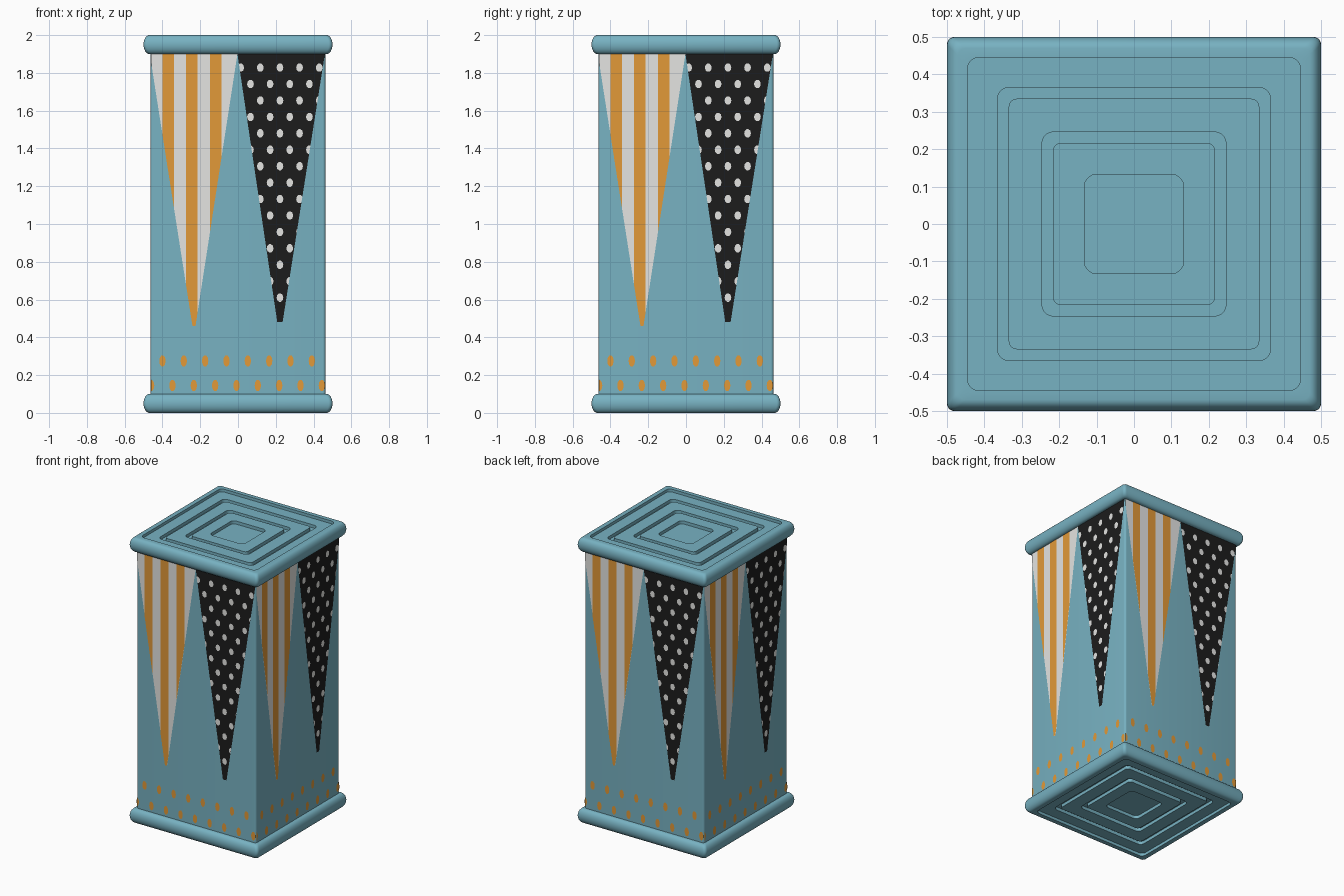
import bpy, bmesh, math
from mathutils import Matrix, Vector

cube = bpy.data.objects.get("Cube")
if cube:
    bpy.data.objects.remove(cube, do_unlink=True)


def material(name, rgb):
    m = bpy.data.materials.new(name)
    m.use_nodes = True
    m.diffuse_color = (*rgb, 1)
    bsdf = next(n for n in m.node_tree.nodes if n.type == 'BSDF_PRINCIPLED')
    bsdf.inputs["Base Color"].default_value = (*rgb, 1)
    return m


TEAL = material("dusty teal", (0.187, 0.445, 0.54))
ORANGE = material("orange", (0.76, 0.32, 0.04))
WHITE = material("soft white", (0.78, 0.78, 0.76))
BLACK = material("charcoal black", (0.012, 0.012, 0.012))

HALF = 0.463    # half width of the body


def finish(name, bm, mat, smooth=False):
    me = bpy.data.meshes.new(name)
    bm.to_mesh(me)
    bm.free()
    me.materials.append(mat)
    ob = bpy.data.objects.new(name, me)
    bpy.context.collection.objects.link(ob)
    if smooth:
        bpy.ops.object.select_all(action='DESELECT')
        ob.select_set(True)
        bpy.context.view_layer.objects.active = ob
        bpy.ops.object.shade_smooth_by_angle(angle=math.radians(40))
    return ob


def rounded_square(half, radius, z, steps=5):
    pts = []
    for corner in range(4):
        a0 = corner * math.pi / 2
        c = half - radius
        cx = c if corner in (0, 3) else -c
        cy = c if corner in (0, 1) else -c
        for i in range(steps + 1):
            a = a0 + i / steps * math.pi / 2
            pts.append((cx + radius * math.cos(a), cy + radius * math.sin(a), z))
    return pts


def loft(name, rings, mat):
    """Skin a stack of rounded squares given as (half, radius, z)."""
    bm = bmesh.new()
    loops = [[bm.verts.new(p) for p in rounded_square(*r)] for r in rings]
    n = len(loops[0])
    for a, b in zip(loops, loops[1:]):
        for i in range(n):
            j = (i + 1) % n
            bm.faces.new((a[i], a[j], b[j], b[i]))
    bm.faces.new(loops[0])
    bm.faces.new(loops[-1])
    bmesh.ops.recalc_face_normals(bm, faces=bm.faces)
    return finish(name, bm, mat, True)


# Body
loft("body", [(HALF, 0.014, 0.08), (HALF, 0.014, 1.92)], TEAL)

# Rolled lid and base: sunken panel with two square grooves and a sunken centre
rings = [(0.44, 0.015, 1.9)]
for i in range(13):
    a = math.radians(-90 + 15 * i)
    rings.append((0.47 + 0.03 * math.cos(a), 0.02, 1.95 + 0.05 * math.sin(a)))
PANEL, FLOOR = 1.98, 1.958
rings += [(0.445, 0.03, 2.0), (0.445, 0.03, PANEL)]
for outer, inner in ((0.365, 0.335), (0.246, 0.217)):
    rings += [(outer, 0.03, PANEL), (outer, 0.03, FLOOR),
              (inner, 0.022, FLOOR), (inner, 0.022, PANEL)]
rings += [(0.132, 0.03, PANEL), (0.132, 0.03, FLOOR)]
loft("lid", rings, TEAL)
loft("base", [(h, r, 2 - z) for h, r, z in rings], TEAL)


def clip(poly, region):
    """Clip a convex polygon to a convex counterclockwise region."""
    for a, b in zip(region, region[1:] + region[:1]):
        def side(p):
            return (b[0] - a[0]) * (p[1] - a[1]) - (b[1] - a[1]) * (p[0] - a[0])
        out = []
        for p, q in zip(poly, poly[1:] + poly[:1]):
            sp, sq = side(p), side(q)
            if sp >= 0:
                out.append(p)
            if sp * sq < 0:
                t = sp / (sp - sq)
                out.append((p[0] + t * (q[0] - p[0]), p[1] + t * (q[1] - p[1])))
        poly = out
        if len(poly) < 3:
            return []
    return poly


def rect(x0, x1, z0, z1):
    return [(x0, z0), (x1, z0), (x1, z1), (x0, z1)]


def dot(x, z, w, h, n=10):
    return [(x + w / 2 * math.cos(i * math.tau / n),
             z + h / 2 * math.sin(i * math.tau / n)) for i in range(n)]


def paint(name, polys, region, lift, mat):
    """Lay flat shapes on all four sides of the body."""
    bm = bmesh.new()
    for k in range(4):
        turn = Matrix.Rotation(k * math.pi / 2, 3, 'Z')
        for poly in polys:
            shape = clip(poly, region)
            if shape:
                bm.faces.new([bm.verts.new(turn @ Vector((x, -HALF - lift, z)))
                              for x, z in shape])
    return finish(name, bm, mat)


panel = rect(-0.46, 0.46, 0.1, 1.9)
striped = [(-0.241, 0.46), (-0.225, 0.46), (-0.003, 1.9), (-0.467, 1.9)]
spotted = [(0.208, 0.48), (0.236, 0.48), (0.46, 1.9), (-0.003, 1.9)]

# Striped pennants
paint("striped_pennant", [striped], panel, 0.0015, WHITE)
stripes = [rect(x - 0.031, x + 0.031, 0.4, 1.9) for x in (-0.37, -0.245, -0.118)]
paint("pennant_stripes", stripes, striped, 0.003, ORANGE)

# Spotted pennants, spots staggered by column
paint("spotted_pennant", [spotted], panel, 0.0015, BLACK)
spots = [dot(0.222 + 0.052 * c, 0.61 + 0.087 * r, 0.036, 0.046)
         for r in range(15) for c in range(-4, 5) if (r + c) % 2 == 0]
paint("pennant_spots", spots, spotted, 0.003, WHITE)

# Two rows of orange dots above the base
dots = [dot(-0.40 + 0.113 * i, 0.275, 0.034, 0.062) for i in range(8)]
dots += [dot(-0.46 + 0.113 * i, 0.145, 0.034, 0.062) for i in range(9)]
paint("border_dots", dots, panel, 0.0015, ORANGE)
